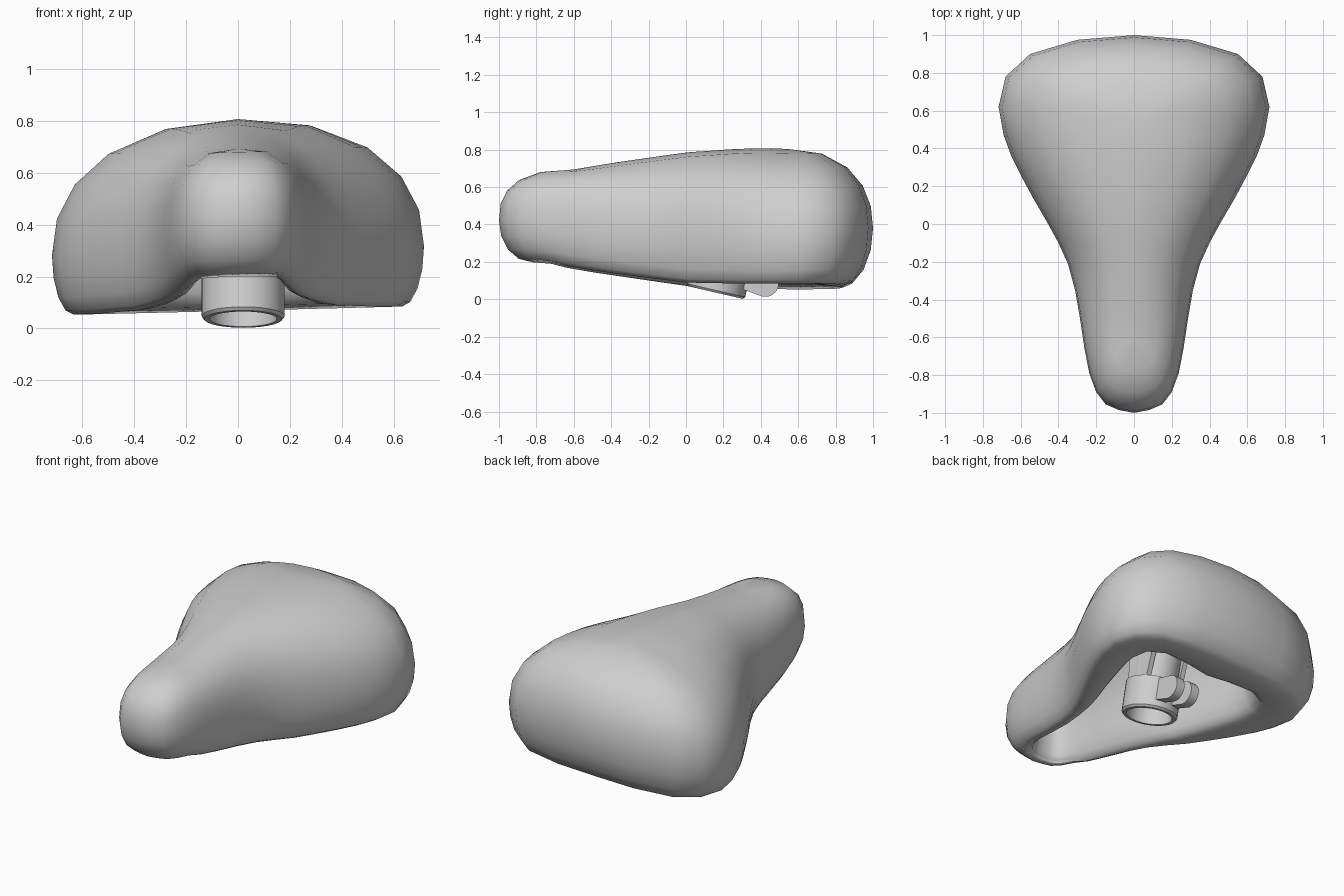
import bpy, bmesh, math
from mathutils import Matrix, Vector

if "Cube" in bpy.data.objects:
    bpy.data.objects.remove(bpy.data.objects["Cube"])

grey = bpy.data.materials.new("neutral_grey")
grey.diffuse_color = (0.62, 0.62, 0.62, 1)
grey.use_nodes = True
grey.node_tree.nodes["Principled BSDF"].inputs["Base Color"].default_value = grey.diffuse_color


def finish(name, bm, angle=None):
    """Turn a bmesh into a smooth shaded object."""
    me = bpy.data.meshes.new(name)
    bm.to_mesh(me)
    bm.free()
    ob = bpy.data.objects.new(name, me)
    bpy.context.collection.objects.link(ob)
    me.materials.append(grey)
    for p in me.polygons:
        p.use_smooth = True
    if angle:
        bpy.ops.object.select_all(action='DESELECT')
        ob.select_set(True)
        bpy.context.view_layer.objects.active = ob
        bpy.ops.object.shade_smooth_by_angle(angle=math.radians(angle))
    return ob


def lerp(table, v):
    if v <= table[0][0]:
        return table[0][1]
    for (a, fa), (b, fb) in zip(table, table[1:]):
        if v <= b:
            return fa + (fb - fa) * (v - a) / (b - a)
    return table[-1][1]


# Saddle shell: plan outline (right half), top, widest and rim heights along y
half = [(0, -1), (.08, -.985), (.15, -.955), (.2, -.89), (.237, -.79), (.262, -.66),
        (.286, -.5), (.312, -.35), (.35, -.21), (.4, -.1), (.46, .01), (.53, .13),
        (.595, .25), (.65, .36), (.69, .47), (.717, .62), (.68, .78), (.55, .9),
        (.3, .975), (0, 1)]
outline = half + [(-x, y) for x, y in half[-2:0:-1]]
top = [(-.6, .694), (-.4, .728), (0, .785), (.3, .806), (.45, .808), (.55, .803)]
mid = [(-1, .42), (-.5, .37), (0, .32), (.5, .29), (.75, .31), (1, .38)]
rim = [(-1, .2), (-.8, .195), (-.4, .135), (0, .08), (.3, .07), (1, .068)]
power = [(-.6, .78), (-.3, .9), (.55, .9)]             # squareness of the dome
flat = [(-.8, 0), (-.2, .02), (.3, .12), (.6, .18), (1, .16)]    # width of the flat underside
roll = [(-1, .04), (-.6, .05), (-.1, .07), (.4, .09), (1, .09)]  # inner rounding of the rim

rings = [("ceiling", a) for a in (90, 65, 40, 18)]
rings += [("inner", a) for a in (90, 65, 40, 20, 0)]
rings += [("low", a) for a in (90, 68, 45, 22)]
rings += [("up", a) for a in (0, 14, 30, 48, 69, 90)]
bm = bmesh.new()
grid = []
for kind, deg in rings:
    a = math.radians(deg)
    row = []
    for x, y in outline:
        sy = max(-.6, min(.55, y))                     # point on the centre spine
        zt = lerp(top, sy)
        s = Vector((0, sy if kind == "up" else min(sy, .35)))
        d, zm, zb = Vector((x, y)) - s, lerp(mid, y), lerp(rim, y)
        inset = .078 + .092 * (d.y / d.length) ** 2
        edge = inset + lerp(flat, y)
        inner = edge + lerp(roll, y)
        ze = zb + .1 * lerp(flat, y)
        zi = ze + (zm - zb) * .8
        cosa = 0 if deg == 90 else math.cos(a)
        if kind == "up":
            e = lerp(power, sy)
            c, z = cosa ** e, zm + (zt - zm) * math.sin(a) ** e
        elif kind == "low":
            c = 1 - inset / d.length * (1 - cosa)
            z = zm - (zm - zb) * math.sin(a)
        elif kind == "inner":
            c = 1 - (edge + (inner - edge) * math.sin(a)) / d.length
            z = ze + (zi - ze) * (1 - cosa) + (.002 if deg == 0 else 0)
        else:
            c = (1 - inner / d.length) * cosa
            z = zi + (zt - .08 - zi) * math.sin(a)
        q = s + d * c
        row.append(bm.verts.new((q.x, q.y, z + .025 * q.x)))
    grid.append(row)
n = len(outline)
for r0, r1 in zip(grid, grid[1:]):
    for i in range(n):
        j = (i + 1) % n
        bm.faces.new((r0[i], r0[j], r1[j], r1[i]))
bmesh.ops.remove_doubles(bm, verts=bm.verts, dist=.0005)
bmesh.ops.recalc_face_normals(bm, faces=bm.faces)
if max(bm.faces, key=lambda f: f.calc_center_median().z).normal.z < 0:
    bmesh.ops.reverse_faces(bm, faces=bm.faces)
finish("saddle_shell", bm)


# Tilted frame of the clamp parts, origin at the centre of the lower tube mouth
frame = Matrix.Translation((.02, .158, .036)) @ Matrix.Rotation(-.225, 4, 'X')


def lathe(name, profile, steps=28):
    bm = bmesh.new()
    vs = [bm.verts.new((r, 0, z)) for r, z in profile]
    es = [bm.edges.new((vs[i], vs[(i + 1) % len(vs)])) for i in range(len(vs))]
    bmesh.ops.spin(bm, geom=vs + es, axis=(0, 0, 1), cent=(0, 0, 0),
                   angle=2 * math.pi, steps=steps)
    bmesh.ops.remove_doubles(bm, verts=bm.verts, dist=.0005)
    bmesh.ops.recalc_face_normals(bm, faces=bm.faces)
    bm.transform(frame)
    return finish(name, bm, 35)


def plate(name, pts, x0, x1):
    """Extrude a y-z outline across x."""
    bm = bmesh.new()
    f = bm.faces.new([bm.verts.new((x0, y, z)) for y, z in pts])
    ext = bmesh.ops.extrude_face_region(bm, geom=[f])['geom']
    bmesh.ops.translate(bm, vec=(x1 - x0, 0, 0),
                        verts=[g for g in ext if isinstance(g, bmesh.types.BMVert)])
    bmesh.ops.recalc_face_normals(bm, faces=bm.faces)
    bm.transform(frame)
    return finish(name, bm, 35)


# Seat post collar and the narrower socket above it
lathe("clamp_collar", [(.13, 0), (.15, 0), (.16, .012), (.16, .19), (.13, .19)])
lathe("post_socket", [(.11, .16), (.132, .16), (.132, .42), (0.001, .42), (0.001, .39), (.11, .39)])

# Pair of rounded clamp ears behind the collar
ear = [(.13, .18), (.13, .05)] + [
    (.25 + .07 * math.cos(t), .105 + .07 * math.sin(t))
    for t in [math.radians(-90 + 22.5 * k) for k in range(9)]]
for side, x in (("left", -.085), ("right", .02)):
    plate("clamp_ear_" + side, ear, x, x + .055)

# Bracket plates joining the collar to the underside of the shell
web = [(-.07, .17), (.09, .17), (.14, .62), (-.14, .62)]
for side, x in (("left", -.13), ("right", .1)):
    plate("bracket_" + side, web, x, x + .03)
